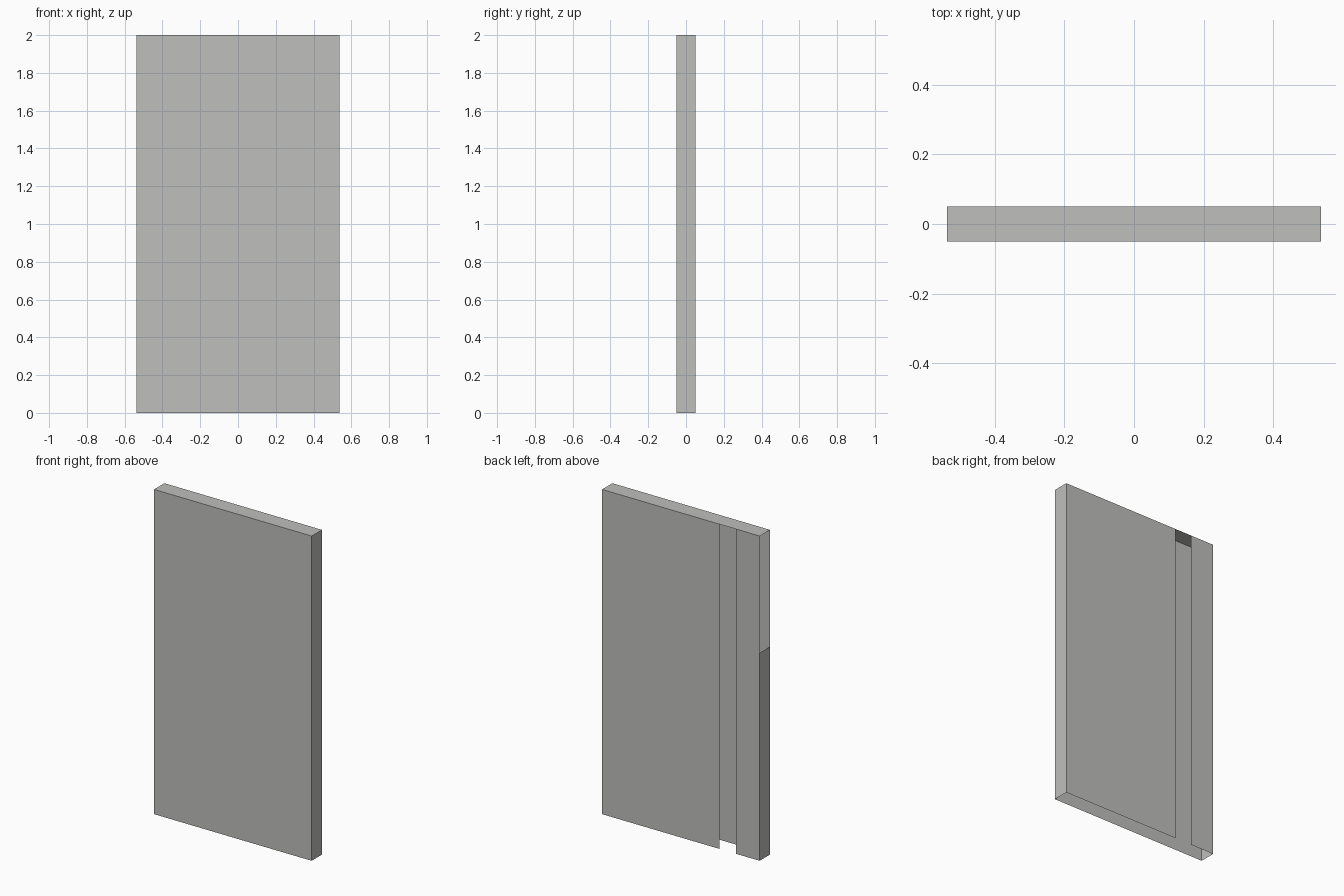
import bpy

if "Cube" in bpy.data.objects:
    bpy.data.objects.remove(bpy.data.objects["Cube"])

W, D, H = 0.537, 0.05, 2.0          # half width, half depth, height
SLOT = (-0.375, -0.262)             # open slot in the back
SIDE_TOP = 1.28                     # left side is open above this height

grey = bpy.data.materials.new("warm_grey")
grey.diffuse_color = (0.52, 0.52, 0.505, 1)
grey.use_nodes = True
grey.node_tree.nodes["Principled BSDF"].inputs["Base Color"].default_value = grey.diffuse_color


def sheet(name, corners):
    """One thin flat panel, corners anticlockwise seen from outside."""
    me = bpy.data.meshes.new(name)
    me.from_pydata(corners, [], [range(len(corners))])
    me.materials.append(grey)
    ob = bpy.data.objects.new(name, me)
    bpy.context.collection.objects.link(ob)
    return ob


def wall(name, a, b, top=H):
    """Upright panel running from plan point a to plan point b."""
    return sheet(name, [(*a, 0), (*b, 0), (*b, top), (*a, top)])


# Hollow shell, open underneath
wall("front_panel", (-W, -D), (W, -D))
wall("right_side", (W, -D), (W, D))
wall("left_side", (-W, D), (-W, -D), SIDE_TOP)
sheet("top_panel", [(-W, -D, H), (W, -D, H), (W, D, H), (-W, D, H)])

# Back in two pieces either side of the slot
wall("back_panel_wide", (W, D), (SLOT[1], D))
wall("back_panel_narrow", (SLOT[0], D), (-W, D))
